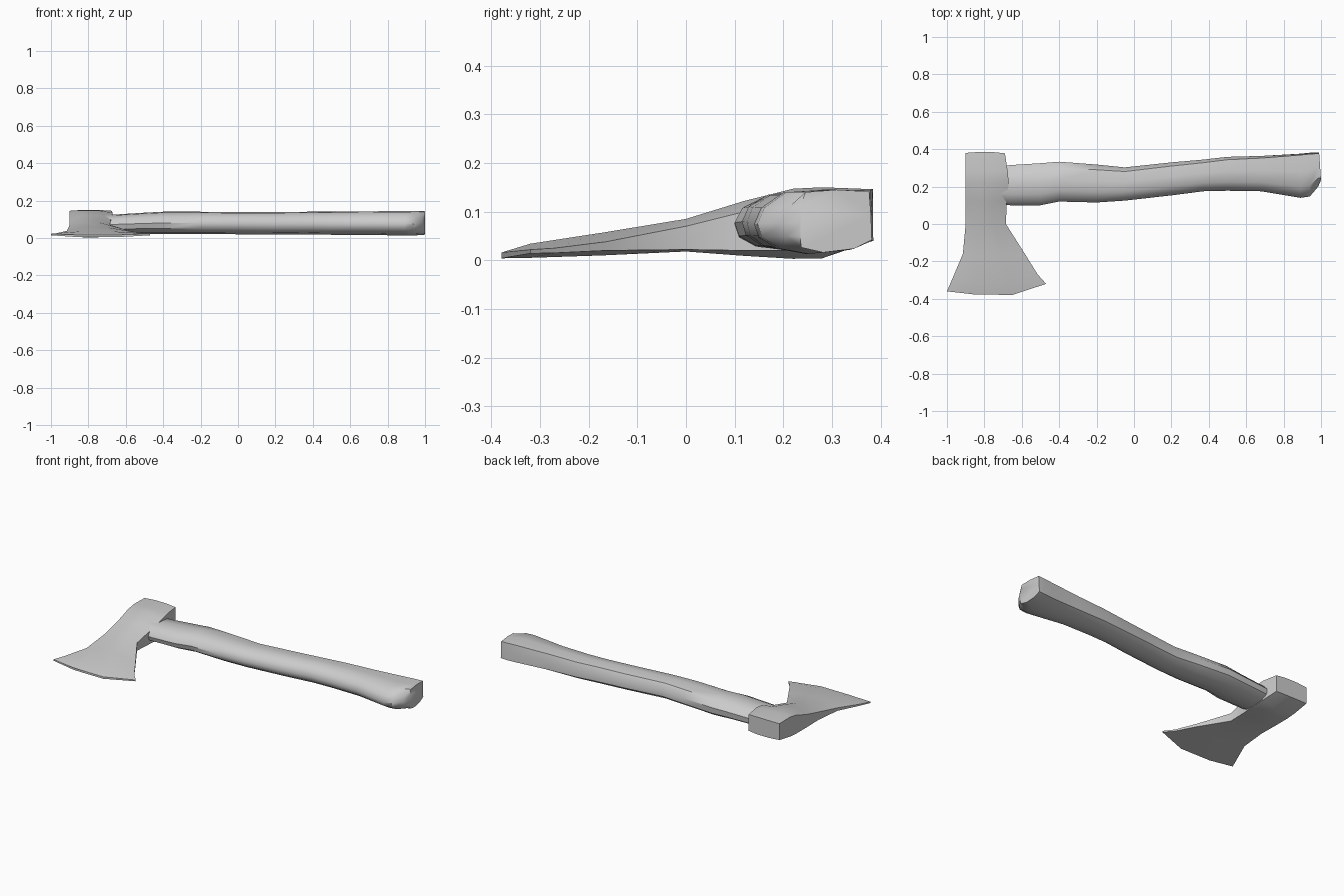
import bpy, bmesh


def loft(name, rings, angle):
    """Skin a list of equal-length closed rings and cap both ends."""
    bm = bmesh.new()
    vs = [[bm.verts.new(p) for p in ring] for ring in rings]
    n = len(vs[0])
    for a, b in zip(vs, vs[1:]):
        for i in range(n):
            j = (i + 1) % n
            bm.faces.new((a[i], a[j], b[j], b[i]))
    bm.faces.new(vs[0][::-1])
    bm.faces.new(vs[-1])
    bmesh.ops.recalc_face_normals(bm, faces=bm.faces)
    mesh = bpy.data.meshes.new(name)
    bm.to_mesh(mesh)
    bm.free()
    ob = bpy.data.objects.new(name, mesh)
    bpy.context.collection.objects.link(ob)
    bpy.ops.object.select_all(action='DESELECT')
    ob.select_set(True)
    bpy.context.view_layer.objects.active = ob
    bpy.ops.object.shade_smooth_by_angle(angle=angle)
    return ob


# Handle: cross-section in unit y/z, round near the head, flat-backed at the knob
ROUND = [(0, .5), (.07, .76), (.27, .96), (.55, 1), (.85, .9),
         (1, .6), (.98, .3), (.8, .07), (.5, 0), (.2, .08), (.04, .26)]
KNOB = [(0, .47), (.06, .72), (.25, .96), (.6, 1), (.97, .97),
        (.99, .6), (1, .2), (.8, .06), (.45, 0), (.2, .08), (.04, .26)]
# x, y min, y max, z min, z max, knob blend
STATIONS = [
    (-.78, .11, .30, .02, .125, 0), (-.66, .10, .315, .02, .125, 0),
    (-.50, .10, .325, .02, .135, 0), (-.40, .12, .333, .02, .14, 0),
    (-.20, .115, .318, .02, .14, .1), (-.05, .125, .303, .02, .138, .2),
    (.20, .153, .33, .018, .138, .3), (.37, .175, .345, .018, .14, .4),
    (.50, .178, .36, .017, .14, .5), (.68, .175, .365, .016, .142, .7),
    (.89, .14, .376, .013, .144, 1), (.94, .147, .381, .013, .145, 1),
    (.985, .20, .382, .016, .145, 1),
]
handle_rings = []
for x, y0, y1, z0, z1, k in STATIONS:
    ring = []
    for (a, b), (c, d) in zip(ROUND, KNOB):
        u, v = a + (c - a) * k, b + (d - b) * k
        ring.append((x, y0 + (y1 - y0) * u, z0 + (z1 - z0) * v))
    handle_rings.append(ring)
# slightly slanted end face
handle_rings.append([(1 - max(0, y - .235) * .07, max(y, .235), z)
                     for x, y, z in handle_rings[-1]])
loft("handle", handle_rings, 0.7)

# Axe head: four columns across x; y per column, then mid and side heights
# (xs, ys, mid top, mid bottom, side top, side bottom)
HEAD = [
    ((-.90, -.83, -.75, -.69), (.38, .385, .384, .378), .146, .04, .143, .043),
    ((-.90, -.83, -.75, -.675), (.28,) * 4, .15, .004, .145, .025),
    ((-.90, -.83, -.75, -.67), (.22,) * 4, .147, .003, .135, .02),
    ((-.90, -.83, -.75, -.68), (.12,) * 4, .122, .009, .10, .02),
    ((-.90, -.83, -.75, -.685), (0,) * 4, .085, .018, .07, .022),
    ((-.915, -.84, -.70, -.58), (-.16, -.17, -.17, -.165), .057, .010, .038, .020),
    ((-.97, -.85, -.66, -.515), (-.29, -.32, -.32, -.27), .034, .005, .025, .015),
    ((-1.0, -.85, -.65, -.47), (-.36, -.377, -.379, -.32), .016, .004, .022, .014),
]
head_rings = []
for xs, ys, mt, mb, st, sb in HEAD:
    top = [(x, y, z) for x, y, z in zip(xs, ys, (st, mt, mt, st))]
    bottom = [(x, y, z) for x, y, z in zip(xs, ys, (sb, mb, mb, sb))]
    head_rings.append(top + bottom[::-1])
loft("axe_head", head_rings, 0.7)
